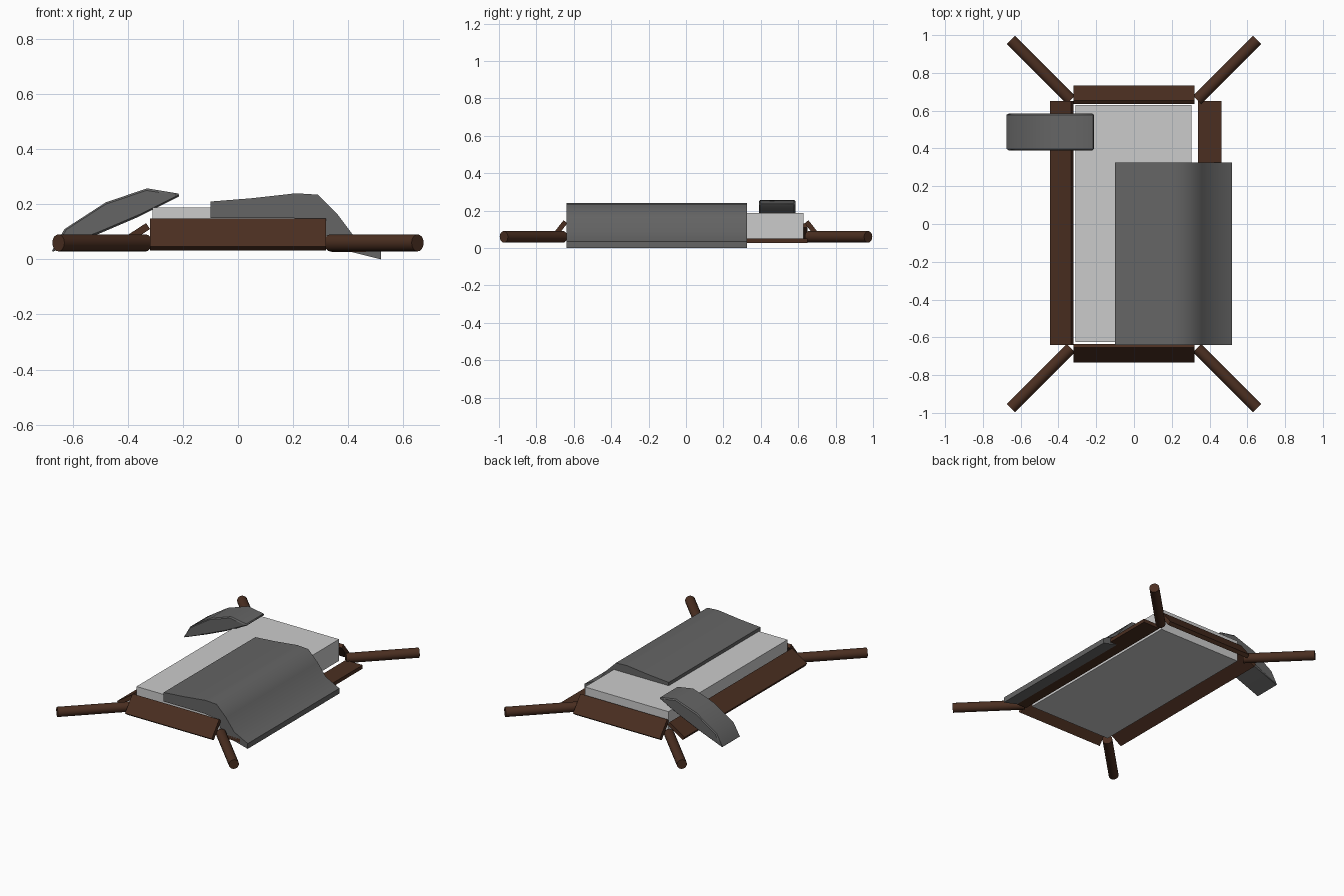
import bpy, math
from mathutils import Vector

if "Cube" in bpy.data.objects:
    bpy.data.objects.remove(bpy.data.objects["Cube"])


def material(name, rgb):
    m = bpy.data.materials.new(name)
    m.diffuse_color = (*rgb, 1)
    m.use_nodes = True
    m.node_tree.nodes["Principled BSDF"].inputs["Base Color"].default_value = m.diffuse_color
    return m


WOOD = material("dark_wood", (0.07, 0.028, 0.015))
CLOTH = material("dark_cloth", (0.13, 0.13, 0.13))


def box(name, center, size, rot=(0, 0, 0), mat=None):
    bpy.ops.mesh.primitive_cube_add(size=1, location=center)
    ob = bpy.context.object
    ob.name = name
    ob.scale = size
    ob.rotation_euler = rot
    if mat:
        ob.data.materials.append(mat)
    return ob


def extrude_profile(name, top, bottom, y0, y1, mat):
    """Closed x-z strip (matching top and bottom points) extruded along y."""
    n = len(top)
    verts = [(x, y, z) for y in (y0, y1) for x, z in top + bottom]
    m = 2 * n
    faces = [(0, n, n + m, m), (n - 1, m + n - 1, m + m - 1, m - 1)]
    for i in range(n - 1):
        faces += [(i, i + 1, n + i + 1, n + i),
                  (m + i, m + n + i, m + n + i + 1, m + i + 1),
                  (i, m + i, m + i + 1, i + 1),
                  (n + i, n + i + 1, m + n + i + 1, m + n + i)]
    me = bpy.data.meshes.new(name)
    me.from_pydata(verts, [], faces)
    me.materials.append(mat)
    ob = bpy.data.objects.new(name, me)
    bpy.context.collection.objects.link(ob)
    bpy.context.view_layer.objects.active = ob
    bpy.ops.object.select_all(action='DESELECT')
    ob.select_set(True)
    return ob


# Mattress
box("mattress", (-0.003, 0.002, 0.116), (0.615, 1.255, 0.144))

# Collapsed end boards, leaning in toward the mattress
tilt = math.radians(52)
box("front_board", (0, -0.684, 0.09), (0.64, 0.026, 0.128), (-math.radians(38), 0, 0), WOOD)
box("back_board", (0, 0.684, 0.09), (0.64, 0.026, 0.128), (math.radians(38), 0, 0), WOOD)

# Side boards: left one leaning, right one fallen flat
box("left_board", (-0.382, 0.005, 0.085), (0.132, 1.29, 0.026), (0, -math.radians(33), 0), WOOD)
box("right_board", (0.402, 0.005, 0.039), (0.125, 1.29, 0.024), (0, 0, 0), WOOD)

# Splayed legs lying on their sides
for sx, nx in ((-1, "left"), (1, "right")):
    for sy, ny in ((-1, "front"), (1, "back")):
        a, b = Vector((0.335 * sx, 0.657 * sy, 0.06)), Vector((0.652 * sx, 0.974 * sy, 0.06))
        bpy.ops.mesh.primitive_cylinder_add(vertices=16, radius=0.031, depth=(b - a).length,
                                            location=(a + b) / 2)
        leg = bpy.context.object
        leg.name = f"{ny}_{nx}_leg"
        leg.rotation_euler = (b - a).to_track_quat('Z', 'Y').to_euler()
        leg.data.materials.append(WOOD)
        bpy.ops.object.shade_smooth_by_angle(angle=math.radians(40))

# Blanket slipping off the right side
extrude_profile(
    "blanket",
    [(-0.10, 0.21), (0.05, 0.222), (0.21, 0.24), (0.29, 0.235), (0.36, 0.165), (0.42, 0.085), (0.52, 0.035)],
    [(-0.10, 0.15), (0.05, 0.15), (0.20, 0.15), (0.27, 0.14), (0.32, 0.085), (0.40, 0.03), (0.52, 0.0)],
    -0.64, 0.325, CLOTH)
bpy.ops.object.shade_smooth_by_angle(angle=math.radians(50))

# Pillow drooping over the left side
pillow = extrude_profile(
    "pillow",
    [(-0.63, 0.11), (-0.48, 0.207), (-0.33, 0.258), (-0.21, 0.238)],
    [(-0.678, 0.026), (-0.50, 0.095), (-0.36, 0.155), (-0.215, 0.228)],
    0.39, 0.585, CLOTH)
bev = pillow.modifiers.new("soft_edges", 'BEVEL')
bev.width = 0.012
bev.segments = 1
bev.limit_method = 'ANGLE'
bev.angle_limit = math.radians(45)
bpy.ops.object.shade_smooth_by_angle(angle=math.radians(50))
